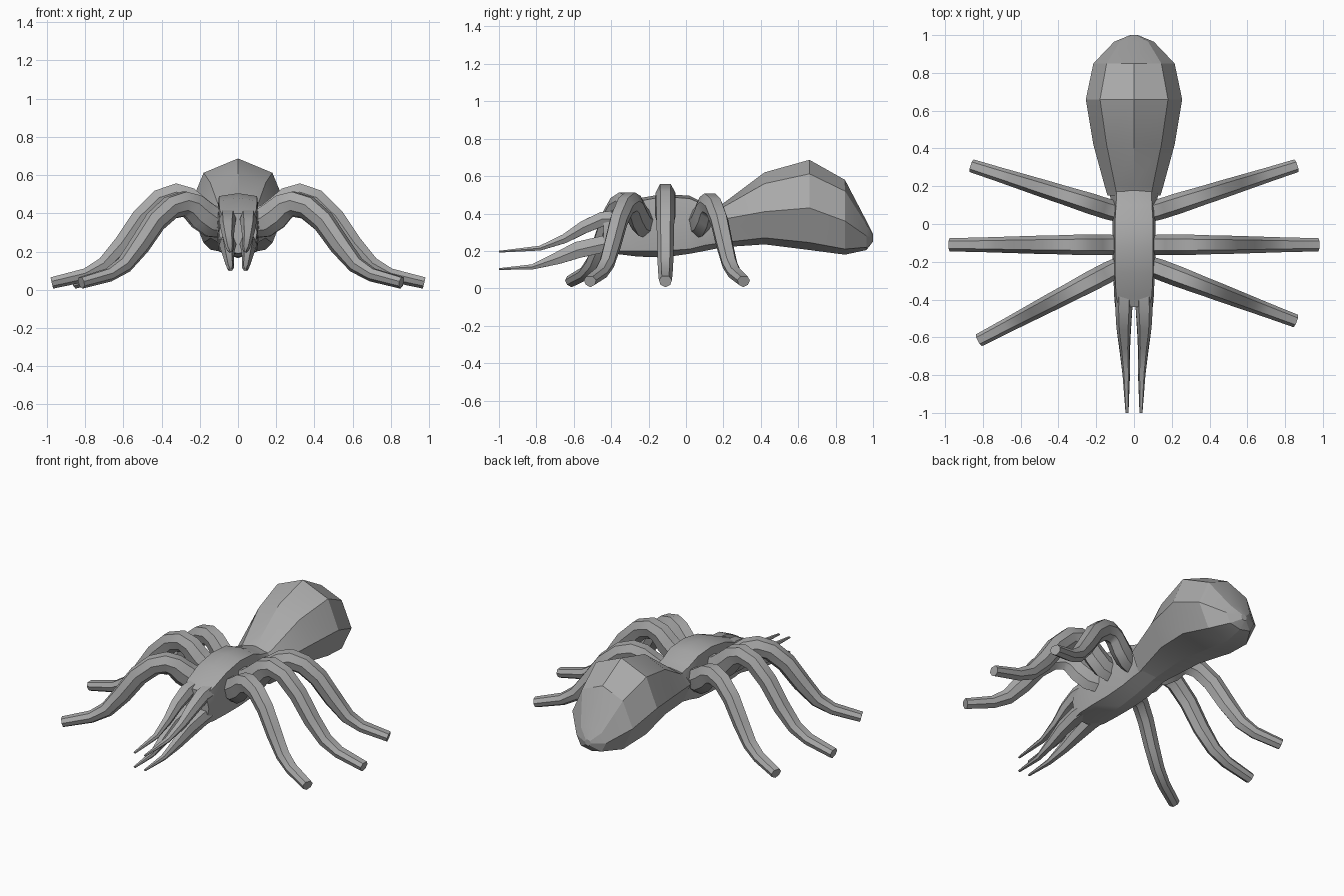
import bpy, bmesh, math
from mathutils import Vector

grey = bpy.data.materials.new("plain grey")
grey.diffuse_color = (0.4, 0.4, 0.4, 1)


def skin(name, rings, angle=30):
    """Bridge equal-sized rings of points into a capped solid."""
    bm = bmesh.new()
    loops = [[bm.verts.new(p) for p in ring] for ring in rings]
    n = len(loops[0])
    for a, b in zip(loops, loops[1:]):
        for i in range(n):
            j = (i + 1) % n
            bm.faces.new((a[i], a[j], b[j], b[i]))
    bm.faces.new(loops[0])
    bm.faces.new(loops[-1])
    bmesh.ops.recalc_face_normals(bm, faces=bm.faces)
    mesh = bpy.data.meshes.new(name)
    bm.to_mesh(mesh)
    bm.free()
    mesh.materials.append(grey)
    ob = bpy.data.objects.new(name, mesh)
    bpy.context.collection.objects.link(ob)
    bpy.ops.object.select_all(action='DESELECT')
    ob.select_set(True)
    bpy.context.view_layer.objects.active = ob
    bpy.ops.object.shade_smooth_by_angle(angle=math.radians(angle))
    return ob


def body(name, sections, angle):
    """Eight-sided body; sections are (y, half width, ridge half width, five heights top to bottom)."""
    rings = []
    for y, w, u, zt, zu, zm, zl, zb in sections:
        half = [(u, zu), (w, zm), (u, zl)]
        ring = [(0, y, zt)] + [(x, y, z) for x, z in half] + [(0, y, zb)]
        ring += [(-x, y, z) for x, z in reversed(half)]
        rings.append(ring)
    return skin(name, rings, angle)


def limb(name, path, profile):
    """Sweep a cross-section along (point, half width, half height) steps."""
    rings = []
    pts = [Vector(p) for p, w, h in path]
    for i, (p, w, h) in enumerate(path):
        t = (pts[min(i + 1, len(pts) - 1)] - pts[max(i - 1, 0)]).normalized()
        side = t.cross(Vector((0, 0, 1))).normalized()
        up = side.cross(t)
        rings.append([pts[i] + side * (a * w) + up * (b * h) for a, b in profile])
    return skin(name, rings, 35)


# Large rear abdomen
body("abdomen", [
    (0.15, 0.14, 0.09, 0.43, 0.42, 0.36, 0.24, 0.21),
    (0.20, 0.155, 0.10, 0.455, 0.435, 0.37, 0.245, 0.22),
    (0.42, 0.215, 0.145, 0.62, 0.56, 0.41, 0.27, 0.235),
    (0.66, 0.255, 0.18, 0.687, 0.612, 0.43, 0.245, 0.205),
    (0.85, 0.215, 0.145, 0.58, 0.52, 0.36, 0.21, 0.18),
    (0.965, 0.105, 0.075, 0.36, 0.34, 0.28, 0.22, 0.205),
    (1.0, 0.02, 0.015, 0.29, 0.285, 0.27, 0.255, 0.25)], 20)

# Thorax with the head at its front
body("thorax", [
    (-0.44, 0.10, 0.08, 0.40, 0.39, 0.30, 0.20, 0.19),
    (-0.38, 0.105, 0.095, 0.425, 0.415, 0.32, 0.20, 0.185),
    (-0.26, 0.11, 0.10, 0.48, 0.465, 0.33, 0.20, 0.17),
    (-0.12, 0.115, 0.10, 0.505, 0.49, 0.34, 0.20, 0.165),
    (0.02, 0.115, 0.10, 0.495, 0.48, 0.35, 0.21, 0.185),
    (0.10, 0.115, 0.095, 0.455, 0.445, 0.36, 0.23, 0.20),
    (0.20, 0.14, 0.09, 0.44, 0.42, 0.37, 0.245, 0.22)], 30)

# Leg cross-section: flattened top, ridge underneath
LEG = [(0.55, 0.95), (1, 0.25), (0.75, -0.55), (0, -1), (-0.75, -0.55), (-1, 0.25), (-0.55, 0.95)]
# Leg arch: fraction along reach, height, half width, half height
ARCH = [(0, 0.36, 0.05, 0.075), (0.08, 0.372, 0.055, 0.08), (0.15, 0.42, 0.055, 0.078),
        (0.21, 0.475, 0.055, 0.07), (0.27, 0.495, 0.053, 0.065), (0.36, 0.47, 0.05, 0.062),
        (0.47, 0.375, 0.048, 0.06), (0.58, 0.235, 0.045, 0.056), (0.69, 0.13, 0.042, 0.045),
        (0.80, 0.078, 0.039, 0.036), (1, 0.036, 0.035, 0.031)]


def leg(name, start, end, lift):
    path = []
    for t, z, w, h in ARCH:
        # only the raised part of the arch is lowered on the shorter legs
        z -= lift * min(1, max(0, (z - 0.3) / 0.2))
        path.append(((start[0] + (end[0] - start[0]) * t,
                      start[1] + (end[1] - start[1]) * t, z), w, h))
    limb(name, path, LEG)


for s, label in ((1, "right"), (-1, "left")):
    leg("middle_leg_" + label, (s * 0.08, -0.11), (s * 0.975, -0.11), 0)
    leg("rear_leg_" + label, (s * 0.08, 0.06), (s * 0.858, 0.308), 0.05)
leg("front_leg_right", (0.08, -0.22), (0.855, -0.513), 0.045)
leg("front_leg_left", (-0.08, -0.225), (-0.82, -0.615), 0.045)

# Two pairs of tapering feelers in front: y, x, z, half width, half height
FEELER = [(1, 0), (0.6, 0.8), (-0.6, 0.8), (-1, 0), (-0.6, -0.8), (0.6, -0.8)]
UPPER = [(-0.36, 0.052, 0.37, 0.046, 0.06), (-0.45, 0.054, 0.37, 0.045, 0.048),
         (-0.55, 0.055, 0.325, 0.038, 0.042), (-0.65, 0.05, 0.265, 0.027, 0.03),
         (-0.78, 0.042, 0.215, 0.02, 0.016), (-1.0, 0.037, 0.196, 0.008, 0.006)]
LOWER = [(-0.36, 0.052, 0.245, 0.046, 0.06), (-0.45, 0.054, 0.235, 0.045, 0.055),
         (-0.58, 0.053, 0.205, 0.036, 0.055), (-0.69, 0.048, 0.16, 0.026, 0.04),
         (-0.82, 0.04, 0.115, 0.018, 0.017), (-1.0, 0.037, 0.103, 0.008, 0.006)]
for s, label in ((1, "right"), (-1, "left")):
    for pair, steps in (("upper", UPPER), ("lower", LOWER)):
        limb(pair + "_feeler_" + label, [((s * x, y, z), w, h) for y, x, z, w, h in steps], FEELER)
